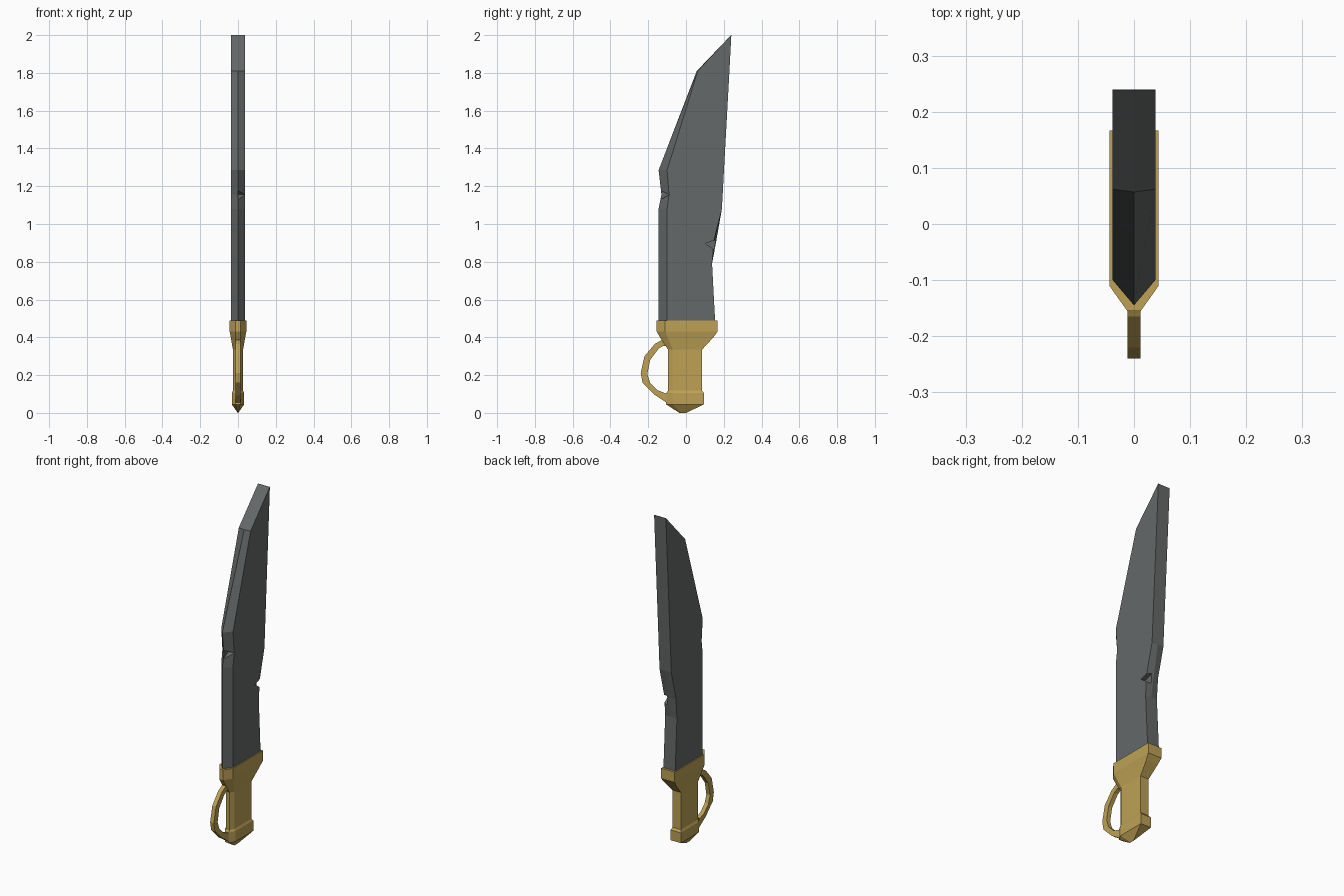
import bpy, bmesh

if "Cube" in bpy.data.objects:
    bpy.data.objects.remove(bpy.data.objects["Cube"])


def material(name, rgb):
    m = bpy.data.materials.new(name)
    m.diffuse_color = (*rgb, 1)
    m.use_nodes = True
    m.node_tree.nodes["Principled BSDF"].inputs["Base Color"].default_value = m.diffuse_color
    return m


steel = material("dark steel", (0.13, 0.139, 0.139))
gold = material("brass gold", (0.51, 0.355, 0.09))


def finish(bm, name, mat):
    bmesh.ops.remove_doubles(bm, verts=bm.verts, dist=0.0005)
    bmesh.ops.recalc_face_normals(bm, faces=bm.faces)
    me = bpy.data.meshes.new(name)
    bm.to_mesh(me)
    bm.free()
    me.materials.append(mat)
    ob = bpy.data.objects.new(name, me)
    bpy.context.collection.objects.link(ob)
    return ob


def loft(name, rings, mat):
    bm = bmesh.new()
    rows = [[bm.verts.new(p) for p in r] for r in rings]
    n = len(rows[0])
    for a, b in zip(rows, rows[1:]):
        for i in range(n):
            j = (i + 1) % n
            bm.faces.new((a[i], a[j], b[j], b[i]))
    bm.faces.new(rows[0])
    bm.faces.new(rows[-1])
    bmesh.ops.dissolve_degenerate(bm, edges=bm.edges, dist=0.0005)
    return finish(bm, name, mat)


def extrude_yz(name, pts, x0, x1, mat):
    return loft(name, [[(x, y, z) for y, z in pts] for x in (x0, x1)], mat)


# Blade: z, front ridge y, front shoulder y, back shoulder y, back ridge y
T = 0.038
stations = [
    (0.47, -.145, -.10, .155, .155),
    (0.79, -.145, -.10, .138, .138),
    (0.91, -.145, -.10, .147, .160),
    (1.08, -.145, -.10, .190, .190),
    (1.155, -.130, -.09, .194, .194),
    (1.285, -.145, -.10, .201, .201),
    (1.81, .057, .062, .230, .230),
    (2.00, .239, .239, .240, .240),
]
blade = loft("blade", [[(0, f, z), (T, s, z), (T, bs, z), (0, b, z),
                        (-T, bs, z), (-T, s, z)]
                       for z, f, s, bs, b in stations], steel)

# Battle nicks cut into the edge and spine
nicks = [([(-.17, 1.195), (-.088, 1.155), (-.17, 1.11)], 0.001),
         ([(.18, .925), (.103, .897), (.18, .84)], 0.012)]
for pts, x0 in nicks:
    cutter = extrude_yz("nick_cutter", pts, x0, 0.06, steel)
    cutter.hide_render = True
    cutter.hide_set(True)
    mod = blade.modifiers.new("nick", "BOOLEAN")
    mod.operation = "DIFFERENCE"
    mod.solver = "EXACT"
    mod.object = cutter

# Handle with flared guard, grip and pommel: z, front y, back y, half width,
# front flat half width, chamfer depth
sections = [
    (0.000, -.035, .000, .001, .0005, .008),
    (0.045, -.105, .095, .033, .012, .035),
    (0.105, -.105, .095, .033, .012, .035),
    (0.118, -.095, .085, .027, .012, .025),
    (0.335, -.095, .085, .027, .012, .025),
    (0.400, -.138, .145, .038, .012, .04),
    (0.430, -.155, .167, .044, .012, .045),
    (0.490, -.155, .167, .044, .012, .045),
]
loft("handle", [[(-n, f, z), (n, f, z), (h, f + c, z), (h, b, z),
                 (-h, b, z), (-h, f + c, z)]
                for z, f, b, h, n, c in sections], gold)

# Knuckle guard loop
outer = [(-.085, .395), (-.125, .388), (-.165, .365), (-.22, .30), (-.24, .21),
         (-.23, .16), (-.165, .095), (-.09, .045)]
inner = [(-.085, .355), (-.12, .355), (-.145, .34), (-.19, .28), (-.205, .205),
         (-.19, .16), (-.15, .12), (-.085, .095)]
W = 0.012
loft("knuckle_guard", [[(-W, *o), (W, *o), (W, *i), (-W, *i)]
                       for o, i in zip(outer, inner)], gold)
